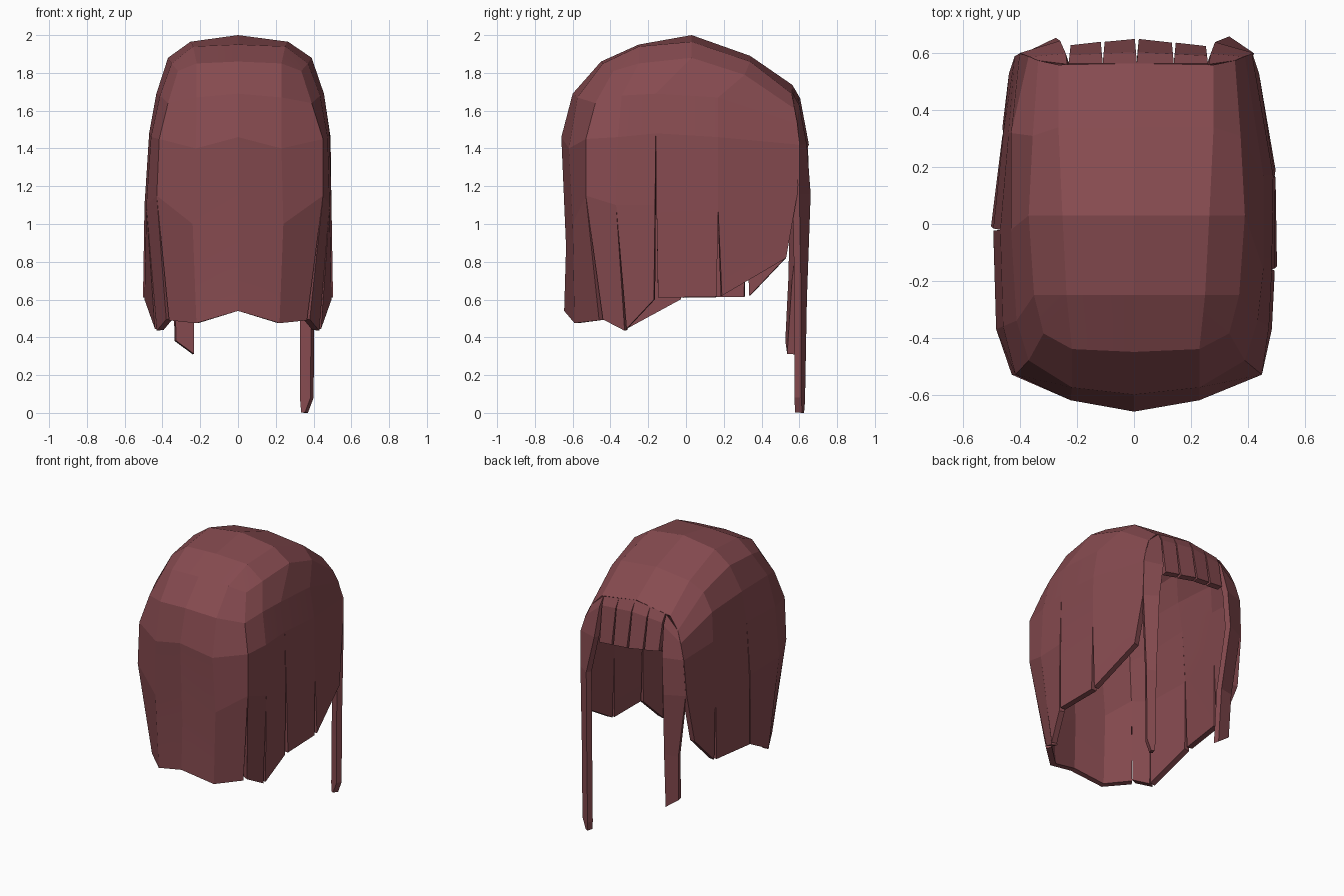
import bpy, bmesh

if "Cube" in bpy.data.objects:
    bpy.data.objects.remove(bpy.data.objects["Cube"])

mat = bpy.data.materials.new("dusty red hair")
mat.diffuse_color = (0.24, 0.07, 0.08, 1)
mat.use_nodes = True
mat.node_tree.nodes["Principled BSDF"].inputs["Base Color"].default_value = mat.diffuse_color

THICK = 0.04


def make_part(name, faces):
    """Weld loose quads into a sheet, then give it thickness inwards."""
    bm = bmesh.new()
    for f in faces:
        pts = []
        for p in f:
            if p not in pts:
                pts.append(p)
        bm.faces.new([bm.verts.new(p) for p in pts])
    bmesh.ops.remove_doubles(bm, verts=bm.verts, dist=0.002)
    bmesh.ops.recalc_face_normals(bm, faces=bm.faces)
    # outward = away from the middle of the head
    s = sum(f.normal.dot(f.calc_center_median() - type(f.normal)((0, 0, 1.1))) * f.calc_area()
            for f in bm.faces)
    if s < 0:
        bmesh.ops.reverse_faces(bm, faces=bm.faces)
    me = bpy.data.meshes.new(name)
    bm.to_mesh(me)
    bm.free()
    me.materials.append(mat)
    ob = bpy.data.objects.new(name, me)
    bpy.context.collection.objects.link(ob)
    mod = ob.modifiers.new("thickness", 'SOLIDIFY')
    mod.thickness = THICK
    mod.offset = -1
    bpy.context.view_layer.objects.active = ob
    ob.select_set(True)
    bpy.ops.object.modifier_apply(modifier=mod.name)
    bpy.ops.object.shade_smooth_by_angle(angle=0.1)
    ob.select_set(False)
    return ob


def grid(rows):
    """Quads between neighbouring rows of points."""
    return [(a[i], a[i + 1], b[i + 1], b[i])
            for a, b in zip(rows, rows[1:]) for i in range(len(a) - 1)]


# Centre line over the top, back to front
ridge = [(0, -.25, 1.95), (0, .03, 2.0), (0, .34, 1.89), (0, .565, 1.735)]


def half(side):
    right = side > 0
    k = 1 if right else .95               # the left crown is slightly narrower
    y4, y5 = (-.16, .17) if right else (-.02, .32)
    x5 = .495 if right else .46           # left side tapers towards the face
    corner = .45 if right else .43
    m = lambda pts, s=1: [(side * s * x, y, z) for x, y, z in pts]
    # Rings run from back centre round to the front corner
    crown = m([(.25, -.25, 1.94)] * 3 + [(.265, .03, 1.965), (.28, .34, 1.86),
                                        (.28, .56, 1.69)], k)
    upper = m([(0, -.45, 1.86), (.23, -.44, 1.85), (.335, -.385, 1.81), (.37, -.25, 1.85),
               (.39, .03, 1.88), (.375, .31, 1.79), (.355, .575, 1.61)], k)
    brow = m([(0, -.60, 1.69), (.23, -.575, 1.67), (.39, -.48, 1.64), (.435, -.34, 1.68),
              (.455, y4, 1.69), (.455, y5, 1.67), (.39, .59, 1.53)], k)
    ear = m([(0, -.66, 1.46), (.23, -.62, 1.40), (corner, -.53, 1.45), (.475, -.36, 1.46),
             (.485, y4, 1.48), (x5 - .005, y5, 1.46), (.415, .60, 1.42)], k if right else .97)
    jaw = m([(0, -.635, .88), (.24, -.60, 1.0), (corner, -.53, 1.15), (.485, -.37, 1.1),
             (.495, y4, 1.1), (x5, y5, 1.08), (.42, .59, 1.16)])
    # Each side lock: lower corners at its back and front edge
    ends = m([(0, -.645, .54), (.22, -.59, .475), (.365, -.46, .49)])
    locks = [m(p) for p in (
        [(.38, -.44, .495), (.43, -.325, .435)],
        [(.44, -.315, .445), (.495, y4 - .01, .60)],
        [(.503, y4 + .012, .61), (x5 + .003, y5 - .008, .615)],
        [(x5 + .003, y5 + .02, .62), (.44, .53, .82)])]
    faces = grid([[ridge[0]] + crown, upper])
    faces += grid([ridge, [crown[0]] + crown[3:]])
    faces += grid([upper, brow, ear])
    faces += grid([ear[:3], jaw[:3], ends])
    for i, (a, b) in enumerate(locks):
        j0, j1 = jaw[i + 2], jaw[i + 3]
        if i == 1:                         # long slit reaching up to ear height
            j1 = (j1[0], j1[1] - .004, j1[2])
        if i == 2:
            j0 = (j0[0], j0[1] + .004, j0[2])
        faces += grid([[ear[i + 2], ear[i + 3]], [j0, j1], [a, b]])
    return faces


make_part("hair_shell", half(1) + half(-1))

# Short fringe locks across the brow
edges = [-.23, -.11, .01, .14, .26]
top = lambda x: (x, .565, 1.735 - abs(x) * .16)
bend = lambda x: (x, .605 - abs(x) * .05, 1.665 - abs(x) * .1)
low = lambda x, d: (x + d, .652 - abs(x) * .1, 1.42 - x * .13)
for i, (a, b) in enumerate(zip(edges, edges[1:])):
    make_part(f"fringe_lock_{i + 1}",
              grid([[top(a), top(b)], [bend(a + .003), bend(b - .003)],
                    [low(a, .007), low(b, -.007)]]))

# Long locks framing the face, reaching different lengths
make_part("long_lock_right", grid([
    [(.263, .562, 1.695), (.355, .575, 1.61)],
    [(.27, .60, 1.63), (.39, .588, 1.53)],
    [(.285, .64, 1.42), (.42, .602, 1.42)],
    [(.335, .66, 1.16), (.423, .60, 1.16)],
    [(.345, .64, .60), (.405, .61, .60)],
    [(.345, .63, .06), (.40, .61, .08)],
    [(.35, .625, 0), (.37, .615, 0)]]))
make_part("long_lock_left", grid([
    [(-.235, .562, 1.695), (-.337, .575, 1.61)],
    [(-.24, .60, 1.63), (-.37, .588, 1.53)],
    [(-.26, .645, 1.42), (-.40, .602, 1.42)],
    [(-.275, .655, 1.16), (-.41, .59, 1.16)],
    [(-.245, .60, .70), (-.345, .58, .70)],
    [(-.24, .575, .31), (-.335, .565, .38)]]))
